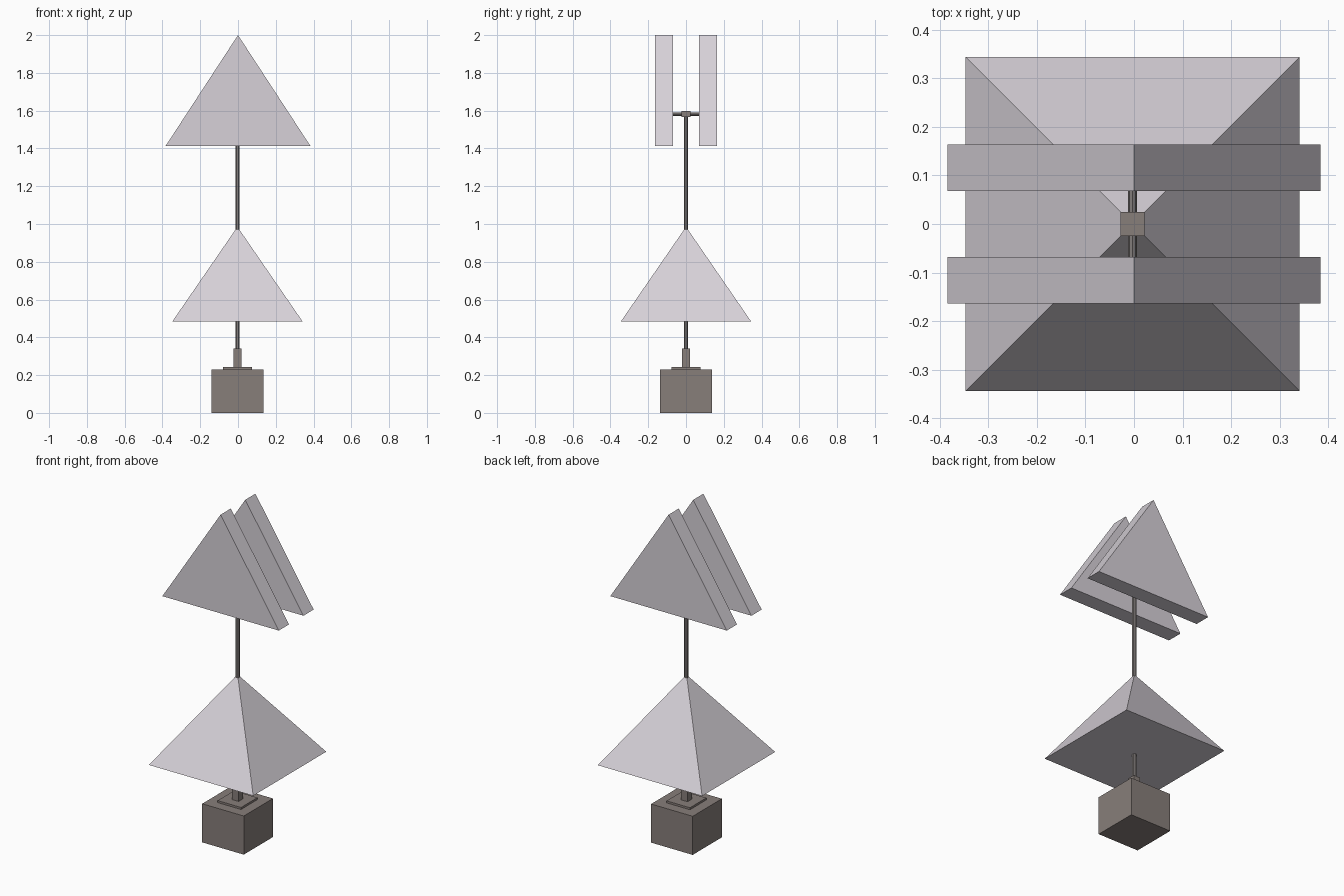
import bpy, bmesh, math

if "Cube" in bpy.data.objects:
    bpy.data.objects.remove(bpy.data.objects["Cube"])

CX = -0.003  # axis of the pole, slightly off the panels' centre


def material(name, rgb):
    m = bpy.data.materials.new(name)
    m.diffuse_color = (*rgb, 1)
    m.use_nodes = True
    m.node_tree.nodes["Principled BSDF"].inputs["Base Color"].default_value = m.diffuse_color
    return m


PALE = material("pale_lilac_grey", (0.68, 0.64, 0.69))
BROWN = material("brown_grey_wood", (0.245, 0.21, 0.195))
METAL = material("pole_grey", (0.225, 0.205, 0.2))


def finish(obj, name, mat):
    obj.name = name
    obj.data.materials.append(mat)
    return obj


def box(name, half, z0, z1, mat):
    bpy.ops.mesh.primitive_cube_add(size=1, location=(CX, 0, (z0 + z1) / 2))
    o = bpy.context.object
    o.scale = (half * 2, half * 2, z1 - z0)
    return finish(o, name, mat)


def rod(name, radius, length, loc, rot, mat):
    bpy.ops.mesh.primitive_cylinder_add(vertices=8, radius=radius, depth=length,
                                        location=loc, rotation=rot)
    return finish(bpy.context.object, name, mat)


# Base block, cover plate and pole socket
box("base_block", 0.137, 0, 0.23, BROWN)
box("base_plate", 0.077, 0.23, 0.242, BROWN)
box("pole_socket", 0.022, 0.242, 0.34, BROWN)

# Pole running through the pyramid up to the cross joint
rod("pole", 0.0125, 1.25, (CX, 0, 0.955), (0, 0, math.pi / 8), METAL)
box("cross_joint", 0.025, 1.566, 1.597, BROWN)
rod("cross_bar", 0.009, 0.15, (CX, 0, 1.581), (math.pi / 2, 0, 0), METAL)

# Square pyramid
bpy.ops.mesh.primitive_cone_add(vertices=4, radius1=0.344 * math.sqrt(2), depth=0.5,
                                location=(CX, 0, 0.735), rotation=(0, 0, math.pi / 4))
finish(bpy.context.object, "pyramid", PALE)

# Two upright triangular panels
for name, side in (("front_panel", -1), ("back_panel", 1)):
    bm = bmesh.new()
    y0 = min(side * 0.068, side * 0.164)
    face = bm.faces.new([bm.verts.new((x, y0, z))
                         for x, z in ((-0.384, 1.412), (0.384, 1.412), (0, 2.0))])
    ext = bmesh.ops.extrude_face_region(bm, geom=[face])
    top = [g for g in ext["geom"] if isinstance(g, bmesh.types.BMVert)]
    bmesh.ops.translate(bm, verts=top, vec=(0, 0.096, 0))
    bmesh.ops.recalc_face_normals(bm, faces=bm.faces)
    mesh = bpy.data.meshes.new(name)
    bm.to_mesh(mesh)
    bm.free()
    obj = bpy.data.objects.new(name, mesh)
    bpy.context.collection.objects.link(obj)
    finish(obj, name, PALE)
